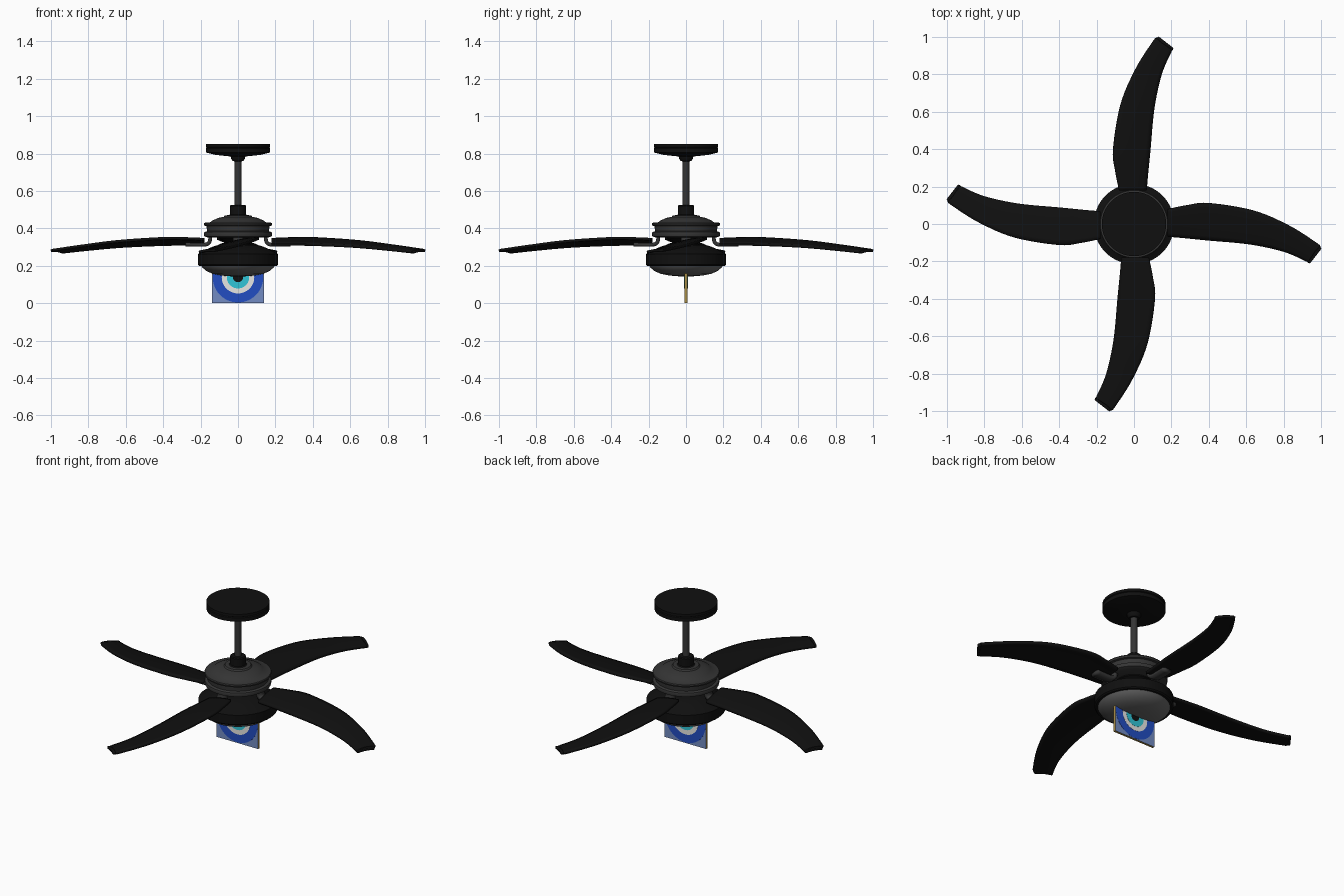
import bpy, bmesh, math
from mathutils import Vector, Matrix

cube = bpy.data.objects.get("Cube")
if cube:
    bpy.data.objects.remove(cube, do_unlink=True)


def material(name, r, g, b):
    m = bpy.data.materials.new(name)
    m.use_nodes = True
    m.diffuse_color = (r, g, b, 1)
    bsdf = m.node_tree.nodes["Principled BSDF"]
    bsdf.inputs["Base Color"].default_value = (r, g, b, 1)
    bsdf.inputs["Roughness"].default_value = 0.6
    return m


black = material("black", 0.005, 0.005, 0.005)
grey = material("dark grey", 0.035, 0.035, 0.035)
glass = material("lamp grey", 0.13, 0.13, 0.13)
slate = material("slate blue", 0.17, 0.26, 0.54)
gold = material("gold", 0.4, 0.27, 0.06)
blue = material("blue", 0.016, 0.075, 0.54)
white = material("white", 0.8, 0.8, 0.77)
cyan = material("cyan", 0.03, 0.56, 0.68)


def finish(bm, name, mats, angle=35):
    bmesh.ops.recalc_face_normals(bm, faces=bm.faces)
    mesh = bpy.data.meshes.new(name)
    bm.to_mesh(mesh)
    bm.free()
    for m in mats:
        mesh.materials.append(m)
    ob = bpy.data.objects.new(name, mesh)
    bpy.context.collection.objects.link(ob)
    bpy.ops.object.select_all(action='DESELECT')
    ob.select_set(True)
    bpy.context.view_layer.objects.active = ob
    bpy.ops.object.shade_smooth_by_angle(angle=math.radians(angle))
    return ob


def lathe(name, profile, mat, sides=64):
    """Spin a (radius, height) profile around z."""
    bm = bmesh.new()
    verts = [bm.verts.new((r, 0, z)) for r, z in profile]
    edges = [bm.edges.new(pair) for pair in zip(verts, verts[1:])]
    bmesh.ops.spin(bm, geom=verts + edges, cent=(0, 0, 0), axis=(0, 0, 1),
                   angle=math.tau, steps=sides, use_duplicate=False)
    bmesh.ops.remove_doubles(bm, verts=bm.verts, dist=1e-4)
    return finish(bm, name, [mat])


def spline(points, steps):
    """Smooth curve through points of any dimension."""
    pts = [Vector(p) for p in points]
    pts = [pts[0] * 2 - pts[1]] + pts + [pts[-1] * 2 - pts[-2]]
    out = []
    for a, b, c, d in zip(pts, pts[1:], pts[2:], pts[3:]):
        for i in range(steps):
            t = i / steps
            out.append(b + (c - a) * t / 2 + (a * 2 - b * 5 + c * 4 - d) * t * t / 2
                       + (b * 3 - a - c * 3 + d) * t ** 3 / 2)
    return out + [pts[-2]]


# Ceiling canopy, rod and collar
lathe("canopy", [(0, .85), (.172, .85), (.172, .835), (.167, .832), (.172, .828),
                 (.172, .806), (.12, .793), (.045, .785), (0, .785)], black)
lathe("canopy_joint", [(0, .79), (.04, .79), (.038, .775), (.028, .76), (0, .755)], black, 32)
lathe("rod", [(0, .77), (.019, .77), (.019, .5), (0, .5)], grey, 32)
lathe("collar", [(0, .525), (.038, .525), (.043, .52), (.043, .475), (.055, .465), (0, .465)],
      black, 32)

# Motor housing with stepped rims
lathe("motor_housing", [(0, .472), (.07, .47), (.076, .462), (.105, .456), (.135, .443),
                        (.15, .432), (.18, .43), (.183, .424), (.18, .415), (.168, .412),
                        (.166, .385), (.18, .38), (.183, .372), (.18, .358), (.16, .35),
                        (0, .35)], grey)
lathe("motor_neck", [(0, .355), (.105, .355), (.1, .345), (.065, .33), (.065, .30), (0, .30)],
      black, 48)

# Light kit
lathe("lamp_housing", [(0, .315), (.1, .312), (.125, .306), (.16, .292), (.19, .275),
                       (.205, .266), (.215, .263), (.215, .207), (.208, .2), (0, .2)], black)
lathe("lamp_bowl", [(0, .205), (.2, .205), (.19, .19), (.168, .172), (.135, .157),
                    (.09, .148), (.04, .144), (0, .143)], glass)

# Blade stations: raised edge x, y and lower edge x, y
edges = [(.18, .08, .18, -.066), (.28, .1, .28, -.075), (.4, .112, .4, -.087),
         (.64, .072, .62, -.108), (.83, -.008, .8, -.147), (.975, -.1, .92, -.198),
         (.992, -.117, .932, -.206), (1, -.132, .942, -.209)]
# Blade stations: centre height and half of the tilt
heights = [(.328, .014), (.33, .016), (.33, .017), (.317, .014), (.297, .01),
           (.28, .006), (.278, .005), (.276, .003)]


def blade(index, chord_steps=8):
    bm = bmesh.new()
    rows = []
    for a, h in zip(spline(edges, 6), spline(heights, 6)):
        row = []
        for i in range(chord_steps + 1):
            t = i / chord_steps
            x, y = a[0] * (1 - t) + a[2] * t, a[1] * (1 - t) + a[3] * t
            camber = .005 * (1 - (2 * t - 1) ** 2)
            row.append(bm.verts.new((x, y, h[0] + h[1] * (1 - 2 * t) + camber)))
        rows.append(row)
    for r, s in zip(rows, rows[1:]):
        for i in range(chord_steps):
            bm.faces.new((r[i], s[i], s[i + 1], r[i + 1]))
    bmesh.ops.rotate(bm, verts=bm.verts, matrix=Matrix.Rotation(index * math.pi / 2, 3, 'Z'))
    ob = finish(bm, f"blade_{index + 1}", [black])
    solid = ob.modifiers.new("thickness", 'SOLIDIFY')
    solid.thickness = .014
    solid.offset = 0


def bracket(index):
    """Hooked strip from the motor underside to the blade root."""
    path = spline([(.15, .375), (.15, .335), (.165, .316), (.2, .312), (.28, .314)], 5)
    bm = bmesh.new()
    rows = [[bm.verts.new((x, y, z)) for y in (-.028, .028)] for x, z in path]
    for r, s in zip(rows, rows[1:]):
        bm.faces.new((r[0], s[0], s[1], r[1]))
    bmesh.ops.rotate(bm, verts=bm.verts, matrix=Matrix.Rotation(index * math.pi / 2, 3, 'Z'))
    ob = finish(bm, f"blade_bracket_{index + 1}", [grey])
    solid = ob.modifiers.new("thickness", 'SOLIDIFY')
    solid.thickness = .02
    solid.offset = 0


for k in range(4):
    blade(k)
    bracket(k)

# Hanging plaque with gold edges
bm = bmesh.new()
bmesh.ops.create_cube(bm, size=1)
bmesh.ops.scale(bm, vec=(.278, .014, .278), verts=bm.verts)
bmesh.ops.translate(bm, vec=(0, 0, .139), verts=bm.verts)
for f in bm.faces:
    f.material_index = 0 if abs(f.normal.y) > .5 else 1
finish(bm, "plaque", [slate, gold])

# Concentric discs on both faces of the plaque
for i, (part, radius, mat) in enumerate([("outer", .135, blue), ("middle", .087, white),
                                         ("inner", .06, cyan), ("centre", .027, black)]):
    bm = bmesh.new()
    bmesh.ops.create_cone(bm, cap_ends=True, segments=48, radius1=radius, radius2=radius,
                          depth=.016 + .0015 * i)
    bmesh.ops.rotate(bm, verts=bm.verts, matrix=Matrix.Rotation(math.pi / 2, 3, 'X'))
    bmesh.ops.translate(bm, vec=(0, 0, .139), verts=bm.verts)
    finish(bm, f"plaque_{part}_disc", [mat])
